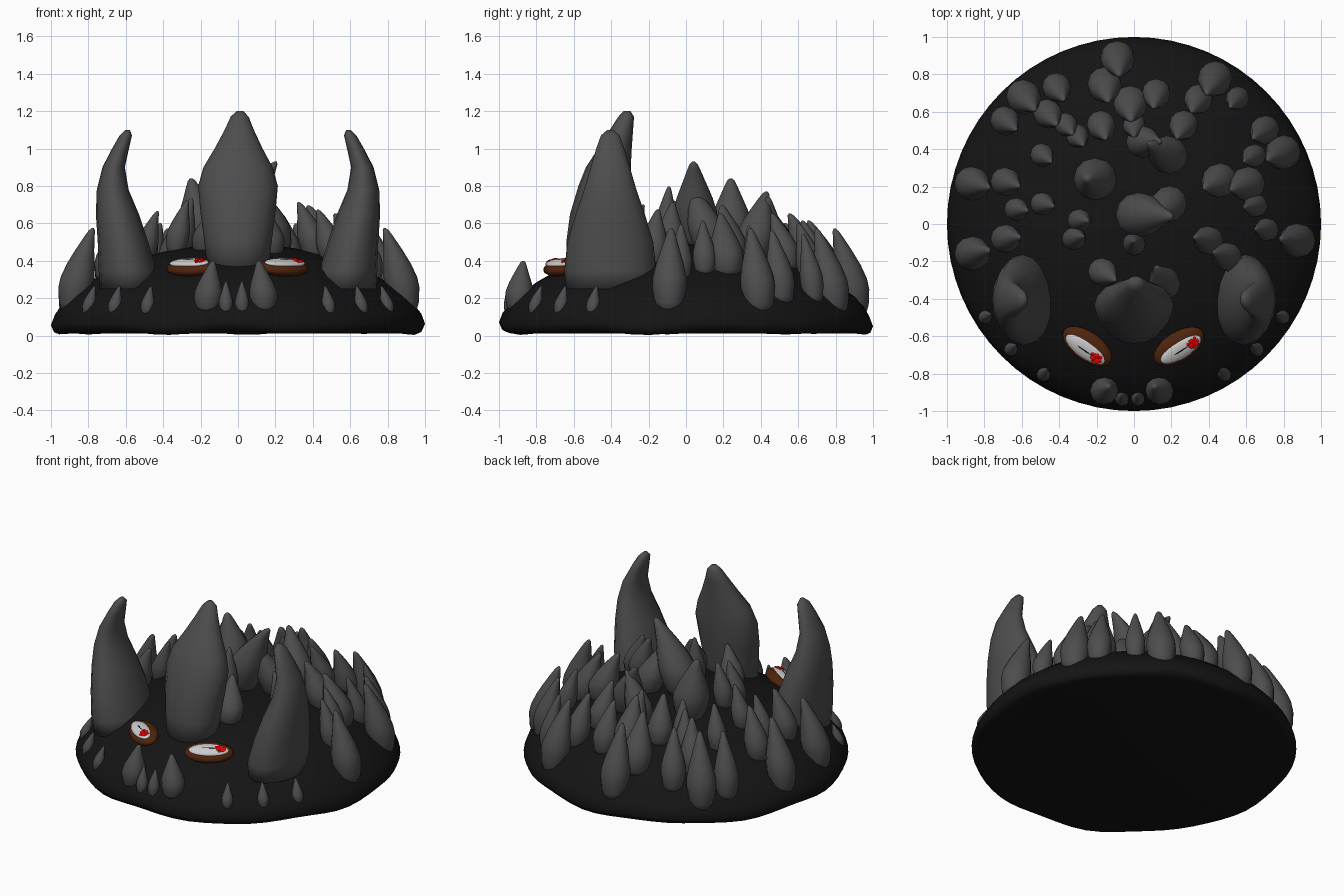
import bpy, bmesh, math
from mathutils import Matrix

if "Cube" in bpy.data.objects:
    bpy.data.objects.remove(bpy.data.objects["Cube"])

def mat(name, r, g, b):
    m = bpy.data.materials.new(name)
    m.diffuse_color = (r, g, b, 1)
    m.use_nodes = True
    m.node_tree.nodes["Principled BSDF"].inputs["Base Color"].default_value = m.diffuse_color
    return m

BLACK = mat("black", 0.007, 0.007, 0.007)
GREY = mat("dark_grey", 0.075, 0.075, 0.075)
BROWN = mat("brown", 0.08, 0.018, 0.004)
WHITE = mat("white", 0.65, 0.65, 0.65)
RED = mat("red", 0.9, 0.0, 0.0)

def finish(bm, name, material):
    bmesh.ops.recalc_face_normals(bm, faces=bm.faces)
    for f in bm.faces:
        f.smooth = True
    me = bpy.data.meshes.new(name)
    bm.to_mesh(me)
    bm.free()
    me.materials.append(material)
    ob = bpy.data.objects.new(name, me)
    bpy.context.collection.objects.link(ob)
    return ob

def loft(name, stations, material, sides=16, wave=0.0):
    """Skin elliptical rings (x, y, z, rx, ry) and cap both ends."""
    bm = bmesh.new()
    rings = []
    for x, y, z, rx, ry in stations:
        ring = []
        for i in range(sides):
            a = 2 * math.pi * i / sides
            dz = wave * (math.sin(7 * a) + 0.6 * math.sin(11 * a + 1)) if rx > 0.95 else 0
            ring.append(bm.verts.new((x + rx * math.cos(a), y + ry * math.sin(a), z + dz)))
        rings.append(ring)
    for a, b in zip(rings, rings[1:]):
        for i in range(sides):
            j = (i + 1) % sides
            bm.faces.new((a[i], a[j], b[j], b[i]))
    bm.faces.new(rings[0])
    bm.faces.new(rings[-1])
    return finish(bm, name, material)

# dome body: curved top, rounded slightly wavy rim, flat underside
def dome_z(r):
    return 0.06 + 0.43 * (1 - min(r, 1) ** 2.1) ** 0.66

RADII = [0.02] + [i / 10 for i in range(1, 10)] + [0.95, 0.98, 1.0]
body = [(0, 0, dome_z(r), r, r) for r in RADII]
body += [(0, 0, 0.025, 0.985, 0.985), (0, 0, 0.016, 0.96, 0.96), (0, 0, 0.012, 0.9, 0.9)]
loft("dome_body", body, BLACK, 64, 0.008)

# teardrop spike rooted on the dome, leaning towards a tip
SHAPE = [(0, 0.66), (0.12, 0.86), (0.3, 1), (0.42, 0.98), (0.58, 0.8), (0.74, 0.55),
         (0.9, 0.3), (0.97, 0.18), (1, 0.06)]

def spike(name, x, y, rad, top, lean=None):
    r = math.hypot(x, y)
    if lean is None:
        k = 1.15 * rad * min(1, r / 0.4) / r
        lean = (-x * k, -y * k)
    z0 = dome_z(min(r + 0.75 * rad, 0.985)) - 0.015
    st = []
    for t, s in SHAPE:
        b = t ** 1.8
        st.append((x + lean[0] * b, y + lean[1] * b, z0 + (top - z0) * t, rad * s, rad * s))
    return loft(name, st, GREY, 12)

# spikes by size; tips get lower towards the rim
LARGE = [(-.09, .9), (-.16, .76), (-.02, .66), (-.6, .69), (.44, .79), (.81, .39),
         (.47, .24), (.62, .22), (.89, -.09), (-.88, .22), (-.88, -.16)]
MEDIUM = [(.12, .71), (-.42, .74), (-.7, .56), (-.47, .6), (-.18, .54), (.27, .54), (.35, .68),
          (.71, .51), (-.7, .23), (-.7, -.08), (.41, -.09), (.51, -.18)]
SMALL = [(-.37, .54), (-.31, .48), (0, .54), (.56, .68), (.65, .37), (.66, .1), (.72, -.03),
         (-.5, .375), (-.64, .08), (-.5, .11), (-.3, .02), (-.33, -.08), (0, -.11)]
for size, rad, places in (("large", 0.092, LARGE), ("medium", 0.077, MEDIUM), ("small", 0.062, SMALL)):
    for i, (x, y) in enumerate(places):
        top = 0.85 - 0.33 * math.hypot(x, y) + 1.2 * (rad - 0.075)
        spike(f"{size}_spike_{i + 1}", x, y, rad, top)

# hooked spikes near the centre: x, y, radius, tip height, lean
HOOKED = [(.0, .05, .12, .93, (.2, -.01)), (.2, .12, .095, .8, (-.1, -.09)),
          (.03, .44, .085, .74, (.11, 0)), (.2, .36, .1, .77, (-.12, .07)),
          (-.2, .24, .115, .84, (-.05, 0)), (-.18, -.25, .075, .7, (.08, -.05)),
          (.17, -.33, .085, .7, (-.05, .1))]
for i, h in enumerate(HOOKED):
    spike(f"hooked_spike_{i + 1}", *h)

# front and side teeth
for s, side in ((-1, "left"), (1, "right")):
    spike(f"large_tooth_{side}", s * 0.152 - 0.012, -0.895, 0.075, 0.4, (-s * 0.03, 0.025))
    spike(f"small_tooth_{side}", s * 0.043 - 0.022, -0.94, 0.037, 0.29, (0, 0.025))
    for i in range(3):
        a = math.radians(59 - 13.5 * i)
        spike(f"side_tooth_{side}_{i + 1}", s * 0.945 * math.cos(a), -0.945 * math.sin(a), 0.036, 0.265)

# centre horn: y, z, half width, half depth
CENTRE = [(-.495, .33, .16, .145), (-.485, .5, .18, .155), (-.465, .65, .2, .155),
          (-.435, .8, .213, .14), (-.415, .9, .185, .12), (-.38, 1, .128, .09),
          (-.345, 1.1, .078, .062), (-.32, 1.17, .048, .042), (-.315, 1.2, .018, .018)]
loft("centre_horn", [(0.01 * max(0, z - 0.9) / 0.3, *row[:1], z, *row[2:])
                     for row in CENTRE for z in row[1:2]], GREY)

# side horns, mirrored: x, z, half width, half depth
HORN = [(.58, .25, .16, .24), (.59, .35, .155, .245), (.615, .5, .135, .23), (.645, .65, .115, .185),
        (.67, .78, .085, .14), (.665, .9, .06, .105), (.628, 1, .045, .075), (.6, 1.07, .033, .05),
        (.59, 1.1, .012, .015)]
for s, side in ((-1, "left"), (1, "right")):
    loft(f"side_horn_{side}", [(s * x, -0.405, z, rx, ry) for x, z, rx, ry in HORN], GREY)

# eyes: brown socket, white eyeball, dark slit, red blotches
def ball(name, m, loc, size, material):
    bm = bmesh.new()
    bmesh.ops.create_uvsphere(bm, u_segments=24, v_segments=12, radius=1)
    bm.transform(m @ Matrix.Translation(loc) @ Matrix.Diagonal((*size, 1)))
    return finish(bm, name, material)

for side, x, ang in (("left", -0.25, -35), ("right", 0.24, 32)):
    m = (Matrix.Translation((x, -0.655, 0.364)) @ Matrix.Rotation(math.radians(ang), 4, 'Z')
         @ Matrix.Rotation(math.radians(20), 4, 'X'))
    ball(f"eye_socket_{side}", m, (0, 0, 0), (0.152, 0.083, 0.042), BROWN)
    ball(f"eyeball_{side}", m, (0, -0.01, 0.03), (0.125, 0.05, 0.02), WHITE)
    ball(f"pupil_slit_{side}", m, (0, -0.01, 0.046), (0.05, 0.004, 0.006), BLACK)
    for i in range(7):
        a = 2 * math.pi * i / 7
        d = 0.7 + 0.5 * (i % 2)
        bx, by = 0.075 + 0.026 * d * math.cos(a), -0.01 + 0.02 * d * math.sin(a)
        z = 0.03 + 0.02 * math.sqrt(max(0.05, 1 - (bx / 0.125) ** 2 - ((by + 0.01) / 0.05) ** 2))
        br = 0.015 - 0.006 * (i % 2)
        ball(f"eye_blotch_{side}_{i + 1}", m, (bx, by, z), (br, br, 0.004), RED)
